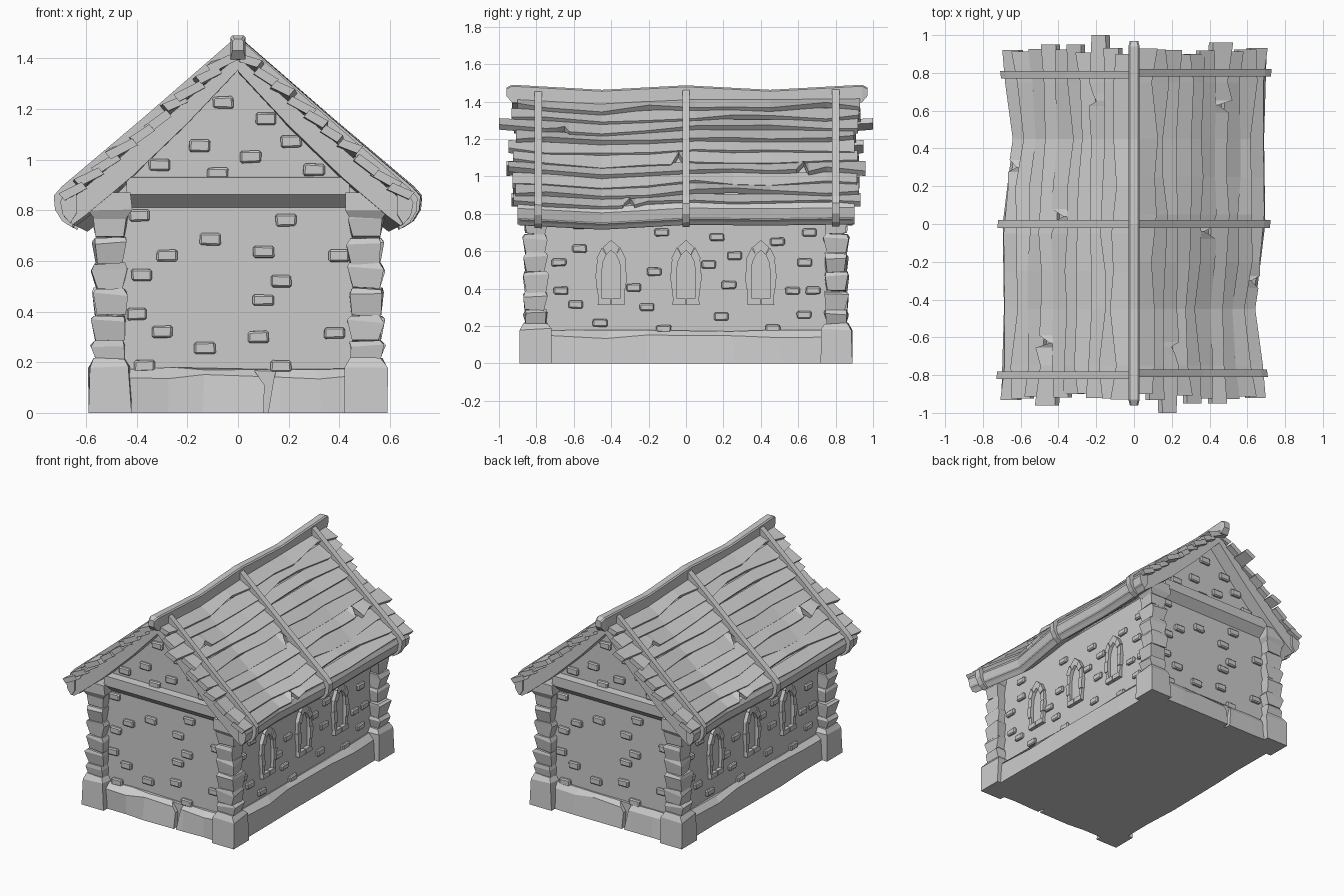
import bpy, bmesh, math, random
from mathutils import Vector

if "Cube" in bpy.data.objects:
    bpy.data.objects.remove(bpy.data.objects["Cube"])

random.seed(4)


def jit(a):
    return random.uniform(-a, a)


def loft(bm, rings):
    """Skin equal-length rings of points and cap both ends."""
    vs = [[bm.verts.new(p) for p in r] for r in rings]
    n = len(rings[0])
    for a, b in zip(vs, vs[1:]):
        for i in range(n):
            j = (i + 1) % n
            bm.faces.new((a[i], a[j], b[j], b[i]))
    bm.faces.new(vs[0])
    bm.faces.new(vs[-1])


def rect(cx, cy, hx, hy, z, j=0.0):
    return [(cx + sx * hx + jit(j), cy + sy * hy + jit(j), z + jit(j))
            for sx, sy in ((-1, -1), (1, -1), (1, 1), (-1, 1))]


def finish(name, bm, turn=True, bevel=0):
    """Make the object, plus a copy turned half round for the opposite side."""
    bmesh.ops.recalc_face_normals(bm, faces=bm.faces)
    me = bpy.data.meshes.new(name)
    bm.to_mesh(me)
    bm.free()
    for k in range(2 if turn else 1):
        ob = bpy.data.objects.new(name + ("_opposite" if k else ""), me)
        ob.rotation_euler.z = math.pi * k
        bpy.context.collection.objects.link(ob)
        if bevel:
            m = ob.modifiers.new("chamfer", 'BEVEL')
            m.width, m.segments = bevel, 1
    return ob


def lerp_keys(keys, y):
    for (a, u), (b, v) in zip(keys, keys[1:]):
        if y <= b:
            return u + (v - u) * (y - a) / (b - a)
    return keys[-1][1]


def sag(x, y, z):
    """Bend the right roof slope inward in the middle of its front half."""
    d = lerp_keys([(-1.01, 0), (-.45, 1), (0, .15), (.45, .25), (1.01, 0)], y)
    return (x - .065 * d * x / .7, y, z - .03 * d)


# Walls with gable ends
bm = bmesh.new()
prof = [(-.5, .1), (.5, .1), (.5, .84), (0, 1.37), (-.5, .84)]
loft(bm, [[(x, y, z) for x, z in prof] for y in (-.8, .8)])
finish("walls", bm, turn=False)

# Chipped plinth
bm = bmesh.new()
steps = (-1, -.5, -.25, .3, .6)
unit = ([(s, -1) for s in steps] + [(1, s) for s in steps]
        + [(-s, 1) for s in steps] + [(-1, -s) for s in steps])
loft(bm, [[(u * (hx + jit(j)), v * (hy + jit(j)), z + jit(j)) for u, v in unit]
          for hx, hy, z, j in ((.555, .855, 0, .008), (.545, .845, .145, .012), (.51, .81, .175, .006))])
for v in bm.verts:
    v.co.z = 0 if v.co.z < .05 else v.co.z
plinth = finish("plinth", bm, turn=False)

# Crack cut in the plinth, front and back
bm = bmesh.new()
for s in (1, -1):
    crack = [(.04, .2), (.16, .2), (.14, .13), (.115, -.02), (.1, -.02), (.105, .11)]
    loft(bm, [[(s * x, s * y, z) for x, z in crack] for y in (-.95, -.815)])
cutter = finish("crack_cutter", bm, turn=False)
cutter.hide_render = True
cutter.display_type = 'WIRE'
m = plinth.modifiers.new("crack", 'BOOLEAN')
m.operation, m.object = 'DIFFERENCE', cutter

# Corner piers: foot block, stacked stones, capital
bm = bmesh.new()
for s in (-1, 1):
    cx, cy = s * .505, -.805
    loft(bm, [rect(cx, cy, .085, .085, 0), rect(cx, cy, .079, .079, .185, .008),
              rect(cx, cy, .06, .06, .214, .005)])
    z = .2
    for h in (.085, .1, .105, .1, .1, .105):
        ox, oy = cx + jit(.004), cy + jit(.004)
        loft(bm, [rect(ox, oy, .054, .052, z, .008),
                  rect(ox, oy, .066, .063, z + h * .78, .01),
                  rect(ox, oy, .058, .056, z + h, .005)])
        z += h
    loft(bm, [rect(cx, cy, .062, .058, .765), rect(cx, cy, .085, .075, .80, .004),
              rect(cx, cy, .08, .075, .87)])
finish("corner_pier", bm)

# Gable beam with sloping underside
bm = bmesh.new()
prof = [(-.78, .81), (-.80, .81), (-.855, .862), (-.855, .93), (-.78, .935)]
loft(bm, [[(x, y, z) for y, z in prof] for x in (-.44, .44)])
finish("gable_beam", bm)

# Scattered bricks on the end and side walls
end_bricks = [(-.06, 1.225), (.11, 1.16), (.21, 1.07), (-.15, 1.055), (.05, 1.01), (.30, .96),
              (-.31, .98), (-.08, .945), (-.39, .78), (.19, .76), (-.11, .685), (.10, .635),
              (-.28, .62), (.40, .62), (-.38, .545), (.17, .52), (.10, .445), (-.40, .39),
              (-.30, .32), (.08, .30), (.38, .315), (-.13, .255), (-.37, .185), (.17, .185)]
side_bricks = [(-.68, .54), (-.57, .615), (-.67, .39), (-.59, .315), (-.46, .215), (-.21, .30),
               (-.12, .185), (-.28, .405), (-.17, .49), (-.13, .70), (.165, .675), (.12, .53),
               (.23, .42), (.19, .25), (.465, .185), (.63, .26), (.57, .39), (.68, .39),
               (.635, .54), (.66, .70), (.26, .575), (.49, .65), (-.57, .74)]
bm = bmesh.new()
for u, v in end_bricks:
    loft(bm, [[(x, y, z) for x, z, _ in rect(u, v, .041, .023, 0, .003)] for y in (-.78, -.82)])
for u, v in side_bricks:
    loft(bm, [[(x, y, z) for y, z, _ in rect(u, v, .039, .021, 0, .003)] for x in (.48, .518)])
finish("wall_bricks", bm, bevel=.007)

# Arched window surrounds made of separate stones, with split sill
outer = [(.07, .345), (.074, .40), (.081, .48), (.075, .56), (.045, .62), (0, .66)]
inner = [(.048, .345), (.049, .40), (.05, .48), (.045, .54), (.026, .58), (0, .605)]
bm = bmesh.new()
for c in (-.4, 0, .4):
    for s in (-1, 1):
        for i in range(5):
            k = .004 * (i % 2)
            quad = [(outer[i][0] + k, outer[i][1]), (outer[i + 1][0] + k * (i < 4), outer[i + 1][1]),
                    inner[i + 1], inner[i]]
            loft(bm, [[(x, c + s * y, z) for y, z in quad] for x in (.48, .52 + 1.5 * k)])
        sill = [(.003, .312), (.072, .312), (.07, .346), (.003, .346)]
        loft(bm, [[(x, c + s * y, z) for y, z in sill] for x in (.48, .526)])
finish("window_surrounds", bm)

# Roof deck, whose ends read as curved bargeboards
bm = bmesh.new()
prof = [(0, 1.41), (.66, .845), (.695, .81), (.69, .775), (.655, .745), (.60, .785),
        (.42, .935), (.2, 1.145), (0, 1.355)]
loft(bm, [[sag(x, y, z) for x, z in prof] for y in (-.89, -.45, 0, .45, .89)])
finish("roof_deck", bm)

# Overlapping uneven roof planks, some with broken notches
A, B = Vector((.03, 1.425)), Vector((.70, .855))
N = Vector((.648, .762))
COUNT = 10
notches = {2: -.65, 6: .63, 9: -.3, 5: -.04}
long_ends = {2: (-1.0, .92), 6: (-.95, .96), 0: (-.9, .93), 4: (-.95, .9)}
bm = bmesh.new()
for i in range(COUNT):
    y0, y1 = long_ends.get(i, (-.915 + jit(.02), .915 + jit(.02)))
    ys = [(y, 0) for y in (y0, -.75, -.45, -.2, .05, .25, .45, .75, y1)]
    if i in notches:
        yn = notches[i]
        ys += [(yn - .04, 0), (yn, .6), (yn + .025, 0)]
    rings = []
    lift = jit(.01)
    for y, cut in sorted(ys):
        t0 = (i - .12) / COUNT if i else 0
        t1 = (i + 1 + jit(.25) - cut) / COUNT
        if i == COUNT - 1:
            t1 = min(t1, 1 - cut / COUNT)
        p0, p1 = A.lerp(B, t0), A.lerp(B, t1)
        hi = .012 + lift + jit(.006)
        ring = [p0 + N * -.008, p1 + N * hi, p1 + N * (hi - .036), p0 + N * -.042]
        rings.append([sag(p.x, y, p.y) for p in ring])
    loft(bm, rings)
finish("roof_planks", bm)

# Rounded eave board under the last plank
bm = bmesh.new()
prof = [(.64, .88), (.69, .865), (.705, .835), (.695, .785), (.665, .75), (.64, .79)]
loft(bm, [[sag(x, y, z) for x, z in prof] for y in (-.9, -.45, 0, .45, .9)])
finish("eave_board", bm)

# Battens strapped over the planks and round the eave
bm = bmesh.new()
prof = [(.02, 1.475), (.38, 1.165), (.70, .897), (.733, .86), (.728, .805), (.70, .76), (.66, .735),
        (.65, .76), (.68, .80), (.68, .85), (.36, 1.13), (.02, 1.42)]
for c in (-.79, 0, .8):
    loft(bm, [[sag(x, y, z) for x, z in prof] for y in (c - .02, c + .02)])
finish("roof_battens", bm)

# Wavy ridge beam with worn ends
bm = bmesh.new()
line = [(-.96, .022, 1.43, 1.475), (-.93, .03, 1.395, 1.49), (-.45, .028, 1.38, 1.463), (0, .03, 1.39, 1.487),
        (.45, .028, 1.38, 1.463), (.94, .03, 1.395, 1.49), (.97, .022, 1.43, 1.475)]
loft(bm, [[(-w, y, lo), (w, y, lo), (w, y, hi - .008), (w - .008, y, hi),
           (-w + .008, y, hi), (-w, y, hi - .008)] for y, w, lo, hi in line])
finish("ridge_beam", bm, turn=False)
